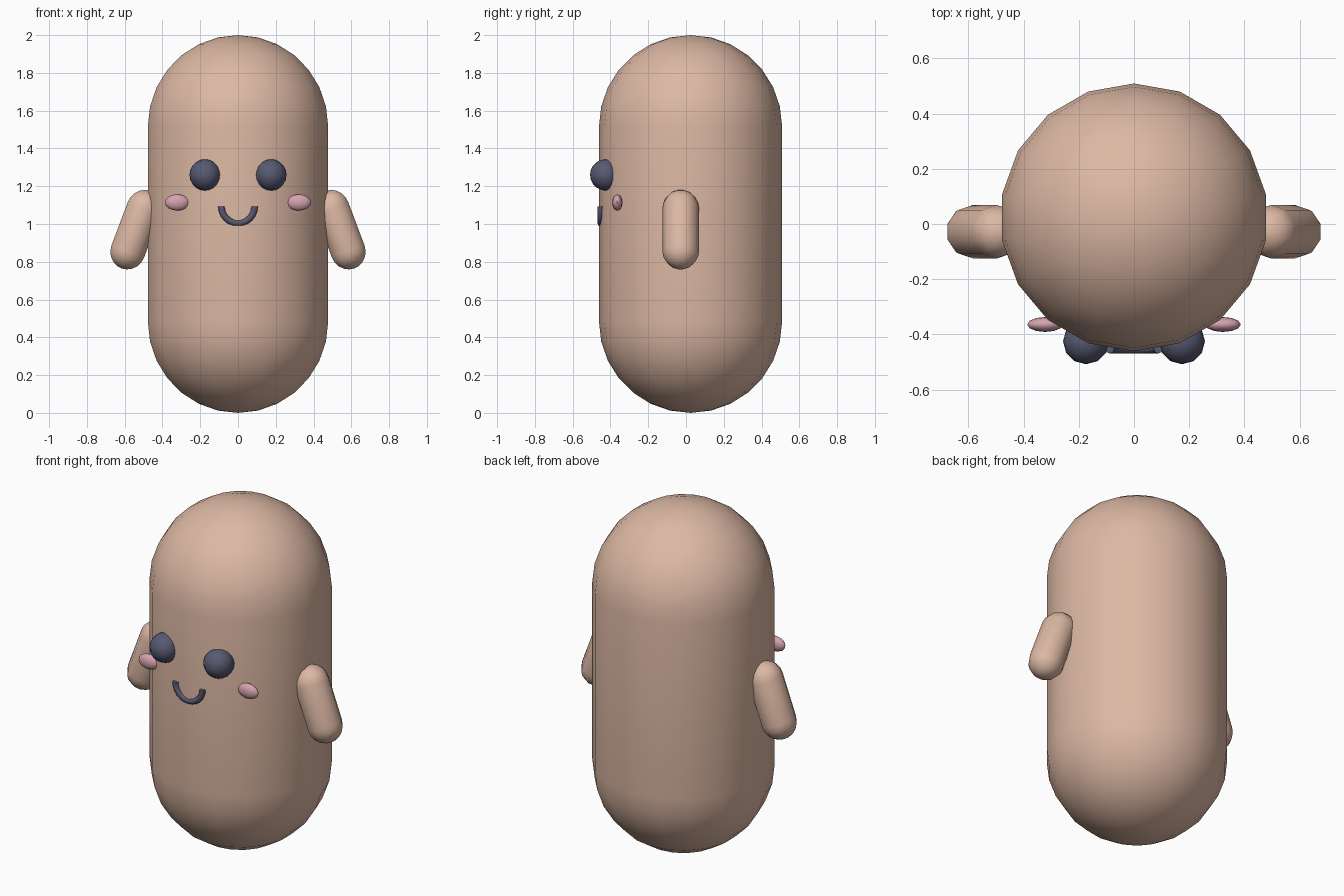
import bpy, bmesh, math

default = bpy.data.objects.get("Cube")
if default:
    bpy.data.objects.remove(default, do_unlink=True)


def material(name, rgb):
    mat = bpy.data.materials.new(name)
    mat.use_nodes = True
    mat.diffuse_color = (*rgb, 1)
    bsdf = mat.node_tree.nodes["Principled BSDF"]
    bsdf.inputs["Base Color"].default_value = (*rgb, 1)
    bsdf.inputs["Roughness"].default_value = 0.7
    return mat


skin = material("warm_beige", (0.72, 0.48, 0.37))
dark = material("dark_slate", (0.095, 0.1, 0.165))
pink = material("blush_pink", (0.66, 0.36, 0.43))


def finish(name, bm, mat, location, tilt=0, angle=60):
    bmesh.ops.recalc_face_normals(bm, faces=bm.faces)
    mesh = bpy.data.meshes.new(name)
    bm.to_mesh(mesh)
    bm.free()
    mesh.materials.append(mat)
    obj = bpy.data.objects.new(name, mesh)
    bpy.context.collection.objects.link(obj)
    obj.location = location
    obj.rotation_euler.y = tilt
    bpy.ops.object.select_all(action="DESELECT")
    obj.select_set(True)
    bpy.context.view_layer.objects.active = obj
    bpy.ops.object.shade_smooth_by_angle(angle=math.radians(angle))
    return obj


def bridge(bm, rings, closed=True):
    n = len(rings[0])
    for low, high in zip(rings, rings[1:]):
        for i in range(n):
            j = (i + 1) % n
            bm.faces.new((low[i], low[j], high[j], high[i]))


def capsule(name, mat, location, radius, half, sides, steps, tilt=0):
    """Upright capsule: straight wall of height 2 * half with round ends."""
    bm = bmesh.new()
    lower = [(-half, -math.pi / 2 * (1 - k / steps)) for k in range(1, steps + 1)]
    upper = [(half, -a) for _, a in reversed(lower)]
    rings = []
    for base, a in lower + upper:
        r, z = radius * math.cos(a), base + radius * math.sin(a)
        turns = [math.pi / 2 + math.tau * i / sides for i in range(sides)]
        rings.append([bm.verts.new((r * math.cos(t), r * math.sin(t), z)) for t in turns])
    bridge(bm, rings)
    for ring, end in ((rings[0], -1), (rings[-1], 1)):
        tip = bm.verts.new((0, 0, end * (half + radius)))
        for i in range(sides):
            bm.faces.new((ring[i], ring[(i + 1) % sides], tip))
    return finish(name, bm, mat, location, tilt)


def ellipsoid(name, mat, location, size, sides, rings):
    bm = bmesh.new()
    bmesh.ops.create_uvsphere(bm, u_segments=sides, v_segments=rings, radius=1)
    bmesh.ops.scale(bm, vec=size, verts=bm.verts)
    return finish(name, bm, mat, location)


# Body
capsule("body", skin, (0, 0.024, 1), 0.485, 0.515, 18, 7)

# Arms, eyes and cheeks on both sides
for side, s in (("left", 1), ("right", -1)):
    capsule(side + "_arm", skin, (s * 0.54, -0.028, 0.97), 0.097, 0.122, 10, 5, -s * 0.36)
    ellipsoid(side + "_eye", dark, (s * 0.174, -0.425, 1.26), (0.083, 0.083, 0.083), 12, 10)
    ellipsoid(side + "_cheek", pink, (s * 0.322, -0.364, 1.114), (0.065, 0.027, 0.043), 12, 8)

# Smiling mouth: half ring with capped ends
bm = bmesh.new()
rings = []
for k in range(13):
    a = math.pi + math.pi * k / 12
    ring = []
    for i in range(8):
        t = math.tau * i / 8
        r = 0.088 + 0.017 * math.cos(t)
        ring.append(bm.verts.new((r * math.cos(a), 0.017 * math.sin(t), r * math.sin(a))))
    rings.append(ring)
bridge(bm, rings)
bm.faces.new(rings[0])
bm.faces.new(rings[-1])
finish("mouth", bm, dark, (0, -0.452, 1.092))
